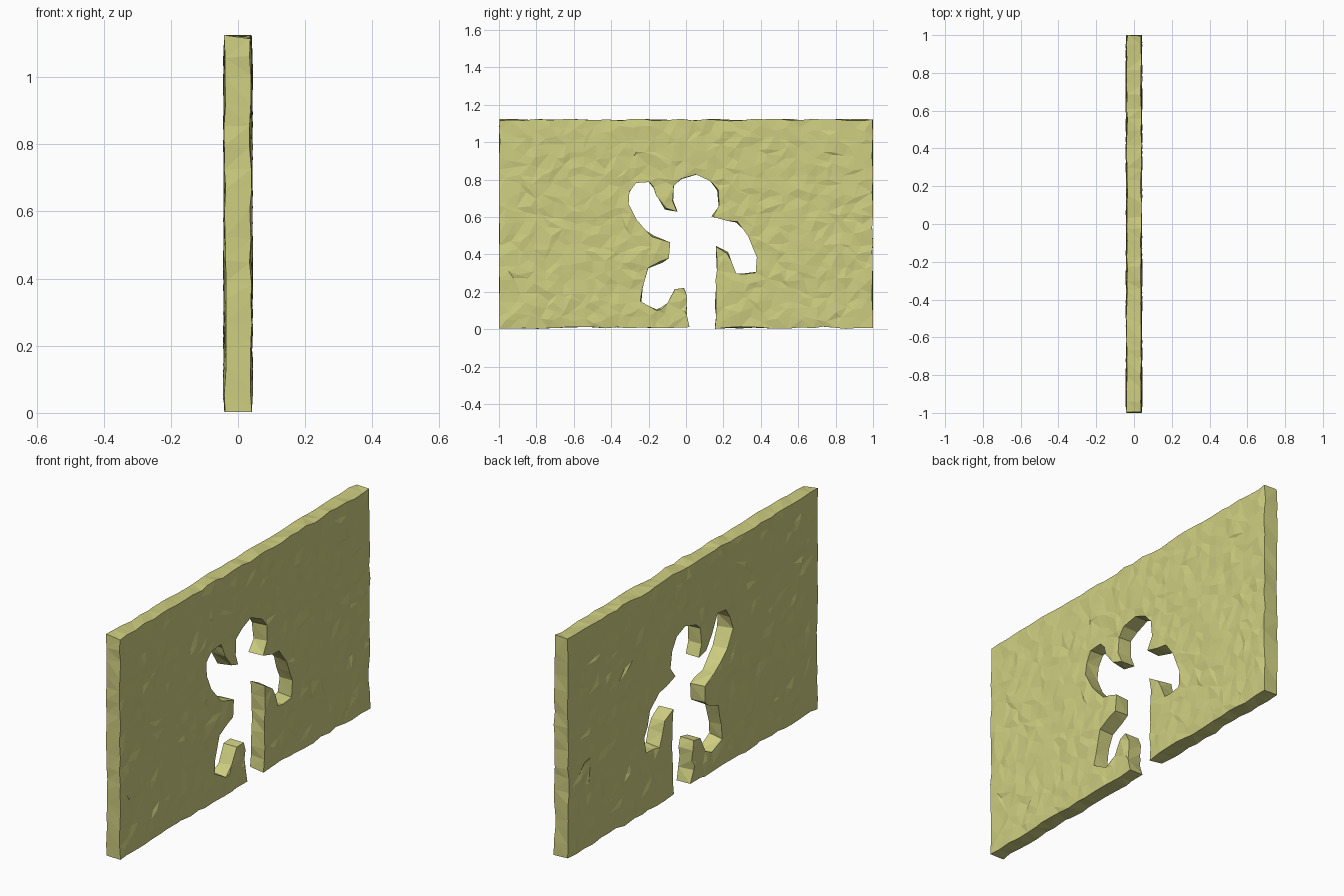
import bpy, bmesh, random
from mathutils import Vector, geometry

if "Cube" in bpy.data.objects:
    bpy.data.objects.remove(bpy.data.objects["Cube"])

random.seed(7)
W, H, T = 1.0, 1.12, 0.04
STEP = 0.05

# Running-figure opening, traced in the (y, z) plane from its right foot round to its left
FIGURE = [(.155, .008), (.163, .2), (.163, .445), (.22, .41), (.265, .297), (.372, .303),
          (.38, .38), (.335, .50), (.27, .57), (.14, .603), (.178, .66), (.172, .74),
          (.13, .793), (.05, .822), (-.02, .803), (-.07, .765), (-.068, .69), (-.045, .627),
          (-.11, .645), (-.155, .715), (-.17, .755), (-.20, .787), (-.265, .785),
          (-.305, .74), (-.312, .67), (-.27, .585), (-.18, .495), (-.087, .468),
          (-.087, .382), (-.2, .33), (-.225, .26), (-.24, .145), (-.16, .103), (-.1, .135),
          (-.06, .217), (-.012, .218), (.002, .18), (0, .07), (.014, .008)]
OUTER = [(-W, .008), (-W, H), (W, H), (W, .008)]


def subdivide(points, step):
    """Split long edges of a closed outline into rough, uneven steps."""
    out = []
    for i, p in enumerate(points):
        a, b = Vector(p), Vector(points[(i + 1) % len(points)])
        n = max(1, round((b - a).length / step))
        out.append(a)
        for k in range(1, n):
            out.append(a.lerp(b, (k + random.uniform(-.25, .25)) / n))
    return out


def jit(r):
    return random.uniform(-r, r)


# Slab outline with the opening, plus scattered points for the hewn faces
outline = subdivide(FIGURE + OUTER, .065)
points = list(outline)
nz, ny = round(H / STEP), round(2 * W / STEP)
for i in range(1, ny):
    for j in range(1, nz):
        p = Vector((-W + i * 2 * W / ny + jit(.022), j * H / nz + jit(.022)))
        if min((p - q).length for q in outline) > .028 and .03 < p.y < H - .03 and abs(p.x) < W - .03:
            points.append(p)

verts, _, faces, _, _, _ = geometry.delaunay_2d_cdt(
    points, [], [list(range(len(outline)))], 1, 1e-5)

# Front and back faces share a layout; the rim joins them
bm = bmesh.new()
base = [bm.verts.new((-T, v.x, v.y)) for v in verts]
for f in faces:
    bm.faces.new([base[i] for i in f])
loose = [v for v in bm.verts if not v.link_faces]
bmesh.ops.delete(bm, geom=loose, context='VERTS')
rim = {v for e in bm.edges if e.is_boundary for v in e.verts}
rim_pos = {(round(v.co.y, 5), round(v.co.z, 5)) for v in rim}
ext = bmesh.ops.extrude_face_region(bm, geom=bm.faces[:], use_keep_orig=True)
for v in ext['geom']:
    if isinstance(v, bmesh.types.BMVert):
        v.co.x = T

# Chipped stone: uneven faces and rim
for v in bm.verts:
    x, y, z = v.co
    side = 1 if x > 0 else -1
    if (round(y, 5), round(z, 5)) in rim_pos:
        v.co = (side * (T - .002 + jit(.004)), y + jit(.006), z + jit(.006))
    else:
        v.co.x = side * (T + jit(.0045))
    v.co.y = max(-W, min(W, v.co.y))
    v.co.z = max(0, min(1.125, v.co.z))
bmesh.ops.triangulate(bm, faces=[f for f in bm.faces if len(f.verts) > 3])
bmesh.ops.recalc_face_normals(bm, faces=bm.faces[:])

mesh = bpy.data.meshes.new("broken_wall")
bm.to_mesh(mesh)
bm.free()
wall = bpy.data.objects.new("broken_wall", mesh)
bpy.context.collection.objects.link(wall)

mat = bpy.data.materials.new("sandstone")
mat.diffuse_color = (.62, .62, .22, 1)
mat.use_nodes = True
mat.node_tree.nodes["Principled BSDF"].inputs["Base Color"].default_value = mat.diffuse_color
mesh.materials.append(mat)
